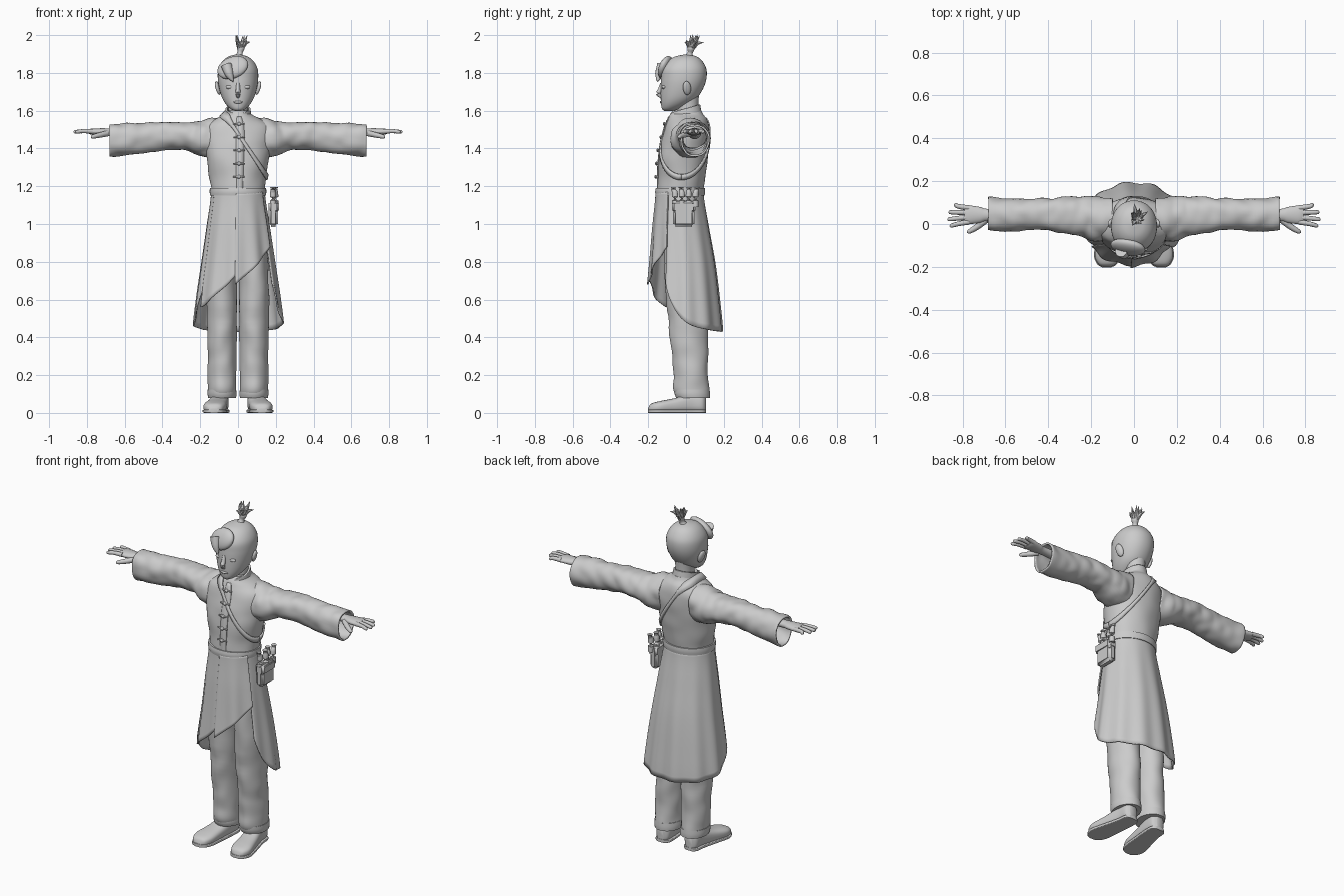
import bpy, bmesh, math, random
from mathutils import Vector, Euler, noise

cube = bpy.data.objects.get("Cube")
if cube:
    bpy.data.objects.remove(cube)
random.seed(4)

clay = bpy.data.materials.new("plain grey")
clay.use_nodes = True
GREY = (0.6, 0.6, 0.6, 1)
clay.diffuse_color = GREY
clay.node_tree.nodes["Principled BSDF"].inputs["Base Color"].default_value = GREY


def finish(name, bm, mirror=False, thick=0):
    bmesh.ops.recalc_face_normals(bm, faces=bm.faces)
    mesh = bpy.data.meshes.new(name)
    bm.to_mesh(mesh)
    bm.free()
    mesh.materials.append(clay)
    ob = bpy.data.objects.new(name, mesh)
    bpy.context.collection.objects.link(ob)
    if thick:
        ob.modifiers.new("Thickness", "SOLIDIFY").thickness = thick
    if mirror:
        ob.modifiers.new("Mirror", "MIRROR")
    bpy.ops.object.select_all(action="DESELECT")
    ob.select_set(True)
    bpy.context.view_layer.objects.active = ob
    bpy.ops.object.shade_smooth_by_angle(angle=math.radians(50))
    return ob


def skin(name, rings, closed=True, caps=True, **kw):
    """Join rows of points into a surface."""
    bm = bmesh.new()
    rows = [[bm.verts.new(p) for p in ring] for ring in rings]
    n = len(rows[0])
    for a, b in zip(rows, rows[1:]):
        for i in range(n if closed else n - 1):
            j = (i + 1) % n
            bm.faces.new((a[i], a[j], b[j], b[i]))
    if caps and closed:
        bm.faces.new(rows[0])
        bm.faces.new(rows[-1])
    return finish(name, bm, **kw)


def sample(rows, t):
    """Smooth interpolation between table rows, t counted in rows."""
    i = min(int(t), len(rows) - 2)
    f = t - i
    p = [rows[min(max(k, 0), len(rows) - 1)] for k in range(i - 1, i + 3)]
    return [b + 0.5 * f * (c - a + f * (2 * a - 5 * b + 4 * c - d + f * (3 * (b - c) + d - a)))
            for a, b, c, d in zip(*p)]


def section(axis, row, ang, power=1.0):
    """Point on a rounded section: row = position, min and max of both other axes."""
    s, u0, u1, v0, v1 = row
    c, d = math.cos(ang), math.sin(ang)
    u = (u0 + u1) / 2 + (u1 - u0) / 2 * math.copysign(abs(c) ** power, c)
    v = (v0 + v1) / 2 + (v1 - v0) / 2 * math.copysign(abs(d) ** power, d)
    return Vector({"x": (s, u, v), "y": (u, s, v), "z": (u, v, s)}[axis])


def loft(name, axis, rows, n=32, steps=6, power=1.0, folds=0, freq=14, warp=None, **kw):
    rings = []
    for k in range((len(rows) - 1) * steps + 1):
        row = sample(rows, k / steps)
        mid = section(axis, row, 0).lerp(section(axis, row, math.pi), 0.5)
        ring = []
        for i in range(n):
            p = section(axis, row, math.tau * i / n, power)
            p += (p - mid) * folds * noise.noise(p * freq)
            ring.append(warp(p) if warp else p)
        rings.append(ring)
    return skin(name, rings, **kw)


def tube(name, pts, n=10, **kw):
    """Tapered tube through (x, y, z, radius) points."""
    path = [sample(pts, k / 4) for k in range((len(pts) - 1) * 4 + 1)]
    rings = []
    for k, p in enumerate(path):
        a, b = path[max(k - 1, 0)], path[min(k + 1, len(path) - 1)]
        q = (Vector(b[:3]) - Vector(a[:3])).to_track_quat("Z", "Y")
        rings.append([Vector(p[:3]) + q @ Vector((math.cos(t), math.sin(t), 0)) * max(p[3], 0.0005)
                      for t in (math.tau * i / n for i in range(n))])
    return skin(name, rings, **kw)


def ball(name, loc, size, rot=(0, 0, 0), **kw):
    bm = bmesh.new()
    bmesh.ops.create_uvsphere(bm, u_segments=24, v_segments=14, radius=1)
    for v in bm.verts:
        v.co = Euler(rot).to_matrix() @ (v.co * Vector(size)) + Vector(loc)
    return finish(name, bm, **kw)


def box(name, loc, size, bevel, **kw):
    bm = bmesh.new()
    bmesh.ops.create_cube(bm, size=1)
    for v in bm.verts:
        v.co = v.co * Vector(size) + Vector(loc)
    bmesh.ops.bevel(bm, geom=bm.edges[:], offset=bevel, segments=3, affect="EDGES")
    return finish(name, bm, **kw)


# Coat body and collar
TORSO = [(1.14, -.14, .14, -.15, .09), (1.2, -.142, .142, -.15, .095), (1.3, -.16, .16, -.148, .11),
         (1.4, -.176, .176, -.138, .12), (1.47, -.185, .185, -.12, .122), (1.52, -.17, .17, -.108, .12),
         (1.555, -.12, .12, -.095, .11), (1.58, -.075, .075, -.085, .09), (1.6, -.06, .06, -.07, .08)]
loft("coat_body", "z", TORSO, n=48, folds=.05, freq=10)
loft("collar", "z", [(1.55, -.076, .076, -.088, .085), (1.58, -.07, .07, -.088, .08),
                     (1.612, -.066, .066, -.085, .075)], caps=False, thick=.01,
     warp=lambda p: p + Vector((0, 0, p.y * .28 - .02 * max(0, 1 - abs(p.x) * 30) * (p.y < 0) * (p.z > 1.59))))


def on_torso(ang, z, out=0.0):
    t = 0
    while t < len(TORSO) - 1.01 and sample(TORSO, t)[0] < z:
        t += .02
    p = section("z", sample(TORSO, t), ang)
    return Vector((p.x, p.y, z)) + Vector((math.cos(ang), math.sin(ang), 0)) * out


# Shoulder strap, front placket, buttons and belt
strap = []
for i in range(61):
    ang = math.tau * i / 60
    lo, hi = 1.15, 1.6
    for _ in range(14):
        z = (lo + hi) / 2
        lo, hi = (z, hi) if z < 1.48 - 1.55 * on_torso(ang, z).x else (lo, z)
    strap.append([on_torso(ang, lo + d, .009) for d in (-.015, .015)])
skin("shoulder_strap", strap, closed=False, thick=.008)
skin("front_placket", [[on_torso(-math.pi / 2 + a, z, .005) for a in (-.06, .06, .18)]
                       for z in (1.17 + .4 * k / 20 for k in range(21))], closed=False, thick=.006)
for z in (1.25, 1.32, 1.39, 1.46, 1.53):
    p = on_torso(-math.pi / 2 + .03, z, .01)
    ball("button", p, (.01, .008, .01))
    tube("button_loop", [(p.x - .03, p.y + .004, z, .004), (p.x, p.y, z, .005), (p.x + .03, p.y + .004, z, .004)])
loft("belt", "z", [(1.15, -.148, .148, -.16, .098), (1.17, -.15, .15, -.163, .101),
                   (1.19, -.149, .149, -.16, .1)], n=48, steps=3)

# Coat skirt: long back panel and two shorter, slanted front flaps
SKIRT = [(1.17, -.142, .142, -.152, .092), (1.0, -.168, .168, -.168, .122), (.8, -.195, .195, -.182, .155),
         (.6, -.222, .222, -.198, .178), (.42, -.242, .242, -.21, .195)]


def panel(name, start, end, hem, out=0.0, n=40):
    rings = []
    for k in range(25):
        ring = []
        for i in range(n + 1):
            f = i / n
            ang = math.radians(start + (end - start) * f)
            z = 1.17 + (hem(f) - 1.17) * k / 24
            t = min((1.17 - z) / .1875, 3.99)
            p = section("z", sample(SKIRT, t), ang)
            fold = .006 * math.sin(ang * 11 + 1) * k / 24 + out
            ring.append(Vector((p.x, p.y, z)) + Vector((math.cos(ang), math.sin(ang), 0)) * fold)
        rings.append(ring)
    skin(name, rings, closed=False, thick=.008)


panel("skirt_back", -32, 212, lambda f: .43 + .06 * abs(2 * f - 1) ** 2 + .2 * abs(2 * f - 1) ** 7, n=72)
panel("skirt_front_right", -150, -90, lambda f: .56 + .18 * f ** 1.3, .004)
panel("skirt_front_left", -94, -30, lambda f: .68 + .2 * f, .009)

# Trousers and shoes
loft("trouser_leg", "z", [(.085, .012, .155, -.05, .122), (.13, .008, .16, -.065, .122),
                          (.25, .01, .158, -.07, .118), (.4, .008, .16, -.085, .115),
                          (.65, .004, .165, -.11, .11), (1.0, .002, .14, -.12, .08)],
     n=40, steps=8, folds=.09, freq=11, mirror=True)
loft("trouser_cuff", "z", [(.08, .01, .158, -.052, .126), (.1, .008, .161, -.06, .127),
                           (.125, .01, .16, -.062, .125)], n=40, steps=3, mirror=True)
SHOE = [(-.2, .11, .145, .004, .025), (-.185, .084, .168, 0, .048), (-.14, .065, .183, 0, .062),
        (-.06, .058, .165, 0, .078), (.03, .05, .142, 0, .105), (.085, .052, .135, 0, .105),
        (.105, .075, .115, .004, .09)]
loft("shoe", "y", SHOE, power=.75, mirror=True)
loft("shoe_sole", "y", [(y * 1.01, a - .004, b + .004, 0, .018) for y, a, b, c, d in SHOE],
     power=.3, mirror=True)

# Sleeves, wrists and hands
loft("sleeve", "x", [(.1, -.07, .11, 1.37, 1.55), (.18, -.07, .118, 1.365, 1.538),
                     (.25, -.045, .118, 1.395, 1.528), (.34, -.03, .115, 1.405, 1.53),
                     (.45, -.02, .11, 1.395, 1.53), (.56, -.022, .108, 1.375, 1.525),
                     (.68, -.025, .112, 1.365, 1.52)],
     n=36, steps=9, power=.9, folds=.14, freq=17, caps=False, mirror=True, thick=-.01)
loft("wrist", "x", [(.4, .01, .08, 1.45, 1.51), (.66, .015, .07, 1.465, 1.507),
                    (.72, .005, .08, 1.468, 1.507), (.77, .0, .087, 1.472, 1.506),
                    (.79, .008, .083, 1.478, 1.502)], n=20, mirror=True)
for name, y0, x1, y1 in (("index", .01, .86, -.008), ("middle", .032, .87, .022),
                         ("ring", .053, .865, .055), ("little", .075, .84, .09)):
    tube(name + "_finger", [(.77, y0, 1.49, .013), (.82, (y0 + y1) / 2, 1.492, .011),
                            (x1 - .007, y1, 1.488, .009), (x1, y1, 1.487, .002)], mirror=True)
tube("thumb", [(.69, .02, 1.48, .016), (.735, -.015, 1.47, .014), (.77, -.036, 1.462, .01),
               (.778, -.041, 1.46, .002)], mirror=True)

# Head, neck and face
loft("neck", "z", [(1.54, -.055, .055, -.05, .07), (1.62, -.05, .05, -.045, .065),
                   (1.7, -.055, .055, -.05, .07)], n=24)
loft("head", "z", [(1.598, -.016, .016, -.115, -.07), (1.61, -.04, .04, -.127, -.035),
                   (1.635, -.065, .065, -.132, .015), (1.67, -.085, .085, -.134, .06),
                   (1.72, -.1, .1, -.134, .092), (1.77, -.107, .107, -.132, .108),
                   (1.82, -.104, .104, -.126, .108), (1.86, -.084, .084, -.098, .088),
                   (1.885, -.054, .054, -.062, .06), (1.897, -.015, .015, -.012, .02)], n=40, power=.95)
tube("nose", [(0, -.128, 1.745, .009), (0, -.138, 1.71, .012), (0, -.147, 1.69, .013),
              (0, -.13, 1.672, .008)])
ball("eye", (.043, -.116, 1.725), (.022, .012, .011), mirror=True)
ball("lips", (0, -.131, 1.645), (.024, .008, .007))
ball("ear", (.106, .005, 1.72), (.012, .022, .038), (.2, .25, .3), mirror=True)

# Fringe sweeping across the forehead, with a pointed tip
ball("fringe", (-.028, -.108, 1.828), (.085, .03, .062), (-.45, -.35, -.12))
tube("fringe_tip", [(-.06, -.125, 1.84, .03), (-.045, -.142, 1.79, .022), (-.025, -.152, 1.752, .001)])

# Tied topknot
tube("topknot", [(.005, .015, 1.88, .028), (.01, .022, 1.905, .014), (.015, .027, 1.93, .02),
                 (.02, .032, 1.95, .012)])
for i in range(13):
    ang = i * 2.4
    r = random.uniform(.025, .06)
    c, s = math.cos(ang) * r, math.sin(ang) * r
    tube("topknot_spike", [(.012, .027, 1.915, .01), (.014 + c * .5, .032 + s * .5, 1.955, .01),
                           (.016 + c, .04 + s, 2.0 - r * .7 + .022 * (r < .035), .0006)], n=6)

# Hip pouch with flap and bottles
box("pouch", (.187, -.012, 1.055), (.05, .115, .14), .014)
box("pouch_flap", (.19, -.012, 1.09), (.056, .125, .06), .012)
for k in range(4):
    y = -.058 + k * .036
    x = .185 + .012 * (k % 2)
    tube("bottle", [(x, y, 1.09, .016), (x, y, 1.16, .016), (x, y * 1.15, 1.18, .012), (x, y * 1.15, 1.195, .015)])
